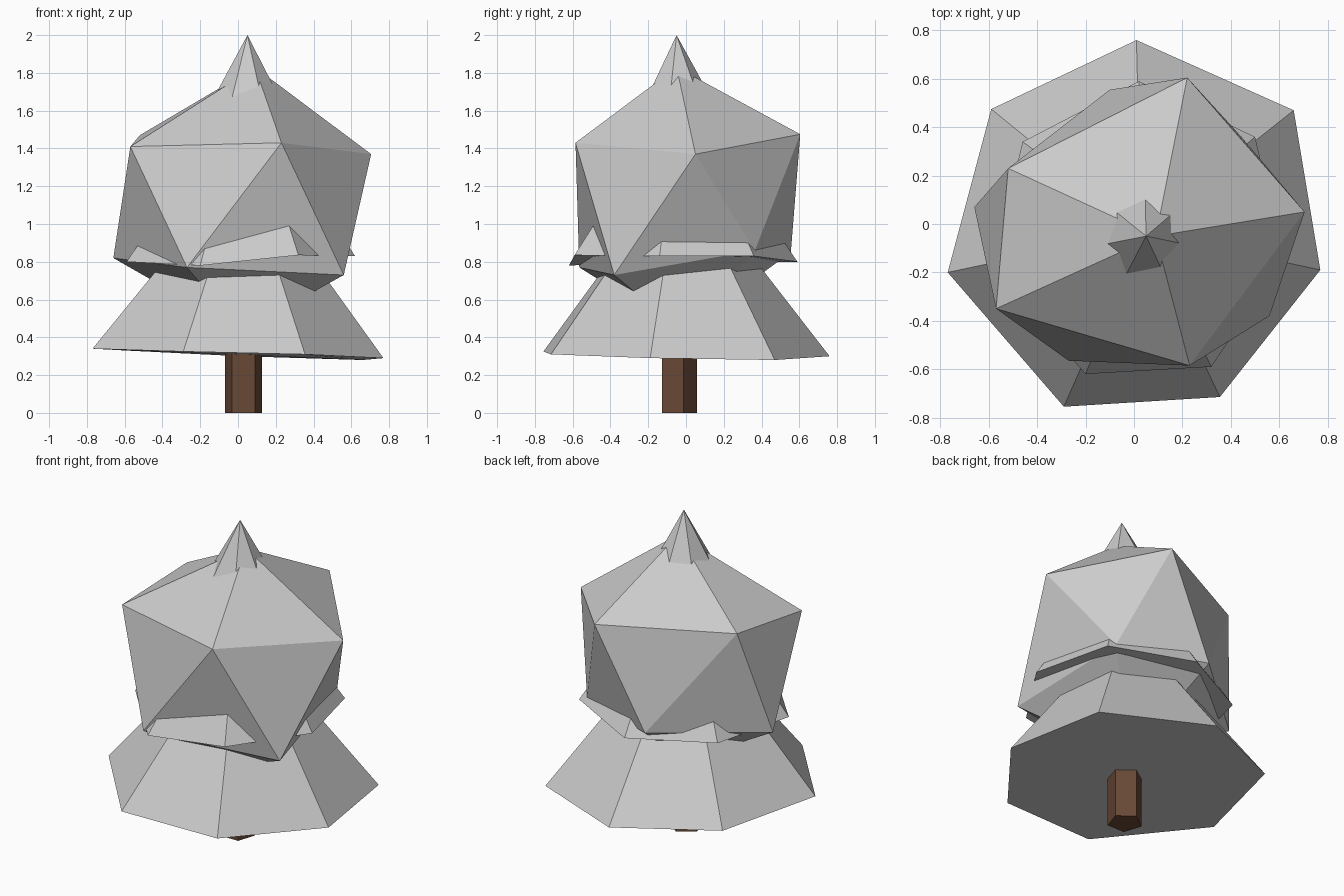
import bpy, bmesh
from math import sin, cos, pi

if "Cube" in bpy.data.objects:
    bpy.data.objects.remove(bpy.data.objects["Cube"])


def add_object(name, bm):
    bmesh.ops.recalc_face_normals(bm, faces=bm.faces[:])
    mesh = bpy.data.meshes.new(name)
    bm.to_mesh(mesh)
    bm.free()
    obj = bpy.data.objects.new(name, mesh)
    bpy.context.collection.objects.link(obj)
    return obj


def cone(name, ring, apex):
    """Closed low-poly cone from a base ring to an apex."""
    bm = bmesh.new()
    base = [bm.verts.new(p) for p in ring]
    tip = bm.verts.new(apex)
    bm.faces.new(base)
    for i, v in enumerate(base):
        bm.faces.new((v, base[(i + 1) % len(base)], tip))
    return add_object(name, bm)


def ring(n, r, cx, cy, z, tilt=0.0, phase=pi / 2):
    pts = []
    for i in range(n):
        a = phase + 2 * pi * i / n
        x, y = r * cos(a), r * sin(a)
        pts.append((cx + x, cy + y, z + tilt * x))
    return pts


# Trunk: five-sided prism
bm = bmesh.new()
low = [bm.verts.new(p) for p in ring(5, 0.103, 0.03, -0.045, 0.0)]
top = [bm.verts.new(p) for p in ring(5, 0.103, 0.03, -0.045, 0.6)]
bm.faces.new(low)
bm.faces.new(top)
for i in range(5):
    j = (i + 1) % 5
    bm.faces.new((low[i], low[j], top[j], top[i]))
trunk = add_object("trunk", bm)
bark = bpy.data.materials.new("bark")
bark.diffuse_color = (0.14, 0.065, 0.037, 1)
bark.use_nodes = True
bark.node_tree.nodes["Principled BSDF"].inputs["Base Color"].default_value = bark.diffuse_color
trunk.data.materials.append(bark)

# Bottom foliage tier: slightly irregular, tilted seven-sided cone
bottom_ring = [(0.01, 0.76, 0.30), (-0.59, 0.475, 0.33), (-0.77, -0.20, 0.34),
               (-0.29, -0.755, 0.325), (0.355, -0.715, 0.31),
               (0.77, -0.19, 0.29), (0.66, 0.47, 0.28)]
cone("bottom_foliage", bottom_ring, (0.03, -0.03, 1.32))

# Middle foliage tier, mostly hidden by the crown
middle_ring = [(0.02, 0.59, 0.80), (-0.46, 0.34, 0.80), (-0.59, -0.19, 0.80),
               (-0.20, -0.62, 0.78), (0.32, -0.59, 0.835),
               (0.62, -0.14, 0.83), (0.50, 0.36, 0.83)]
cone("middle_foliage", middle_ring, (0.04, -0.03, 1.72))

# Crown: irregular icosahedron
crown_points = [
    (0.09, -0.05, 1.83),
    (-0.57, -0.35, 1.41), (0.23, -0.585, 1.43), (0.705, 0.05, 1.37),
    (0.22, 0.605, 1.475), (-0.52, 0.23, 1.47),
    (-0.66, 0.07, 0.82), (-0.27, -0.565, 0.77), (0.56, -0.38, 0.73),
    (0.44, 0.365, 0.86), (-0.10, 0.555, 0.85),
    (0.02, -0.02, 0.43)]
bm = bmesh.new()
for p in crown_points:
    bm.verts.new(p)
bmesh.ops.convex_hull(bm, input=bm.verts[:])
add_object("crown_foliage", bm)

# Tip: seven-sided cone poking out of the crown
cone("tip_foliage", ring(7, 0.42, 0.04, -0.04, 1.22), (0.05, -0.05, 2.0))
